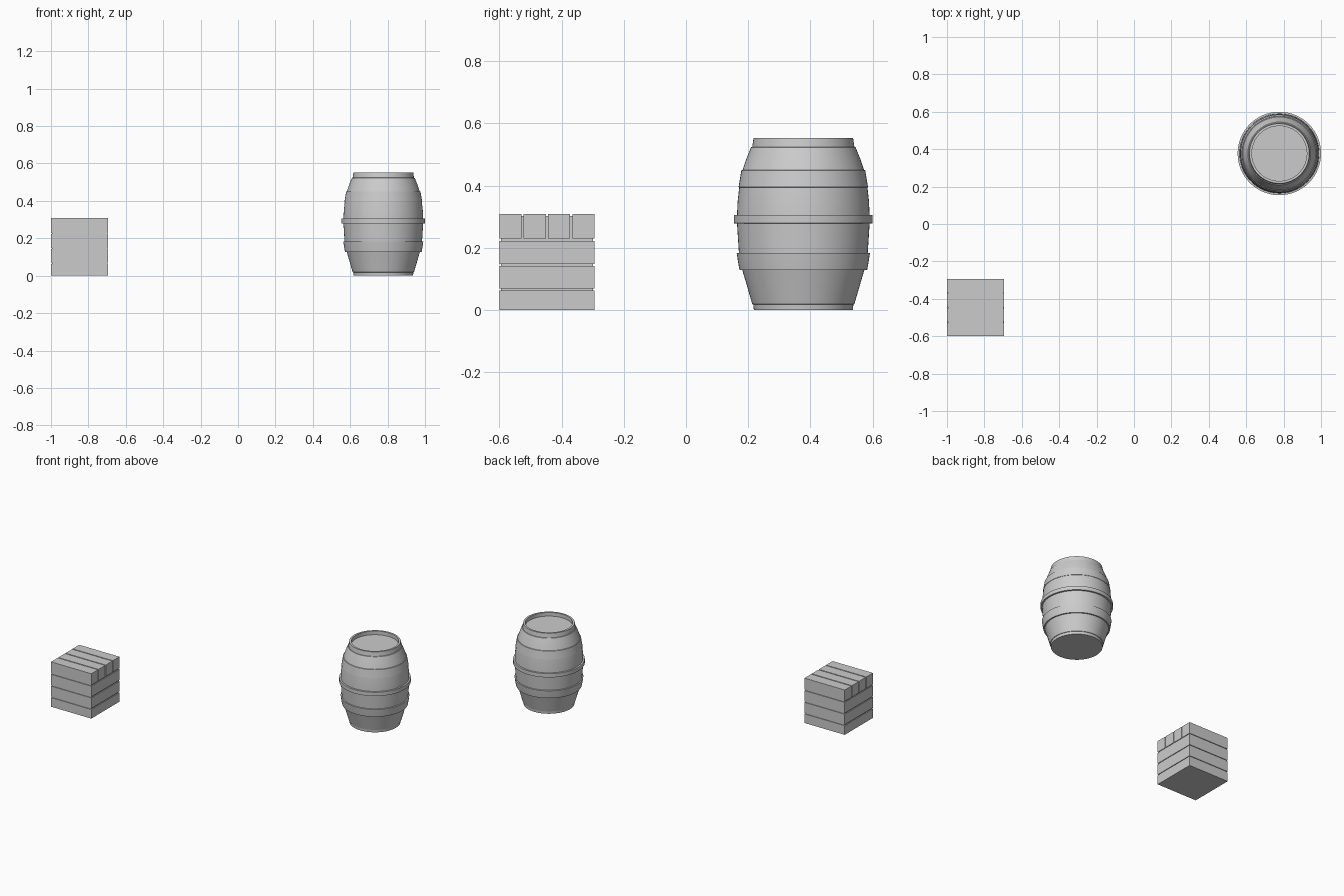
import bpy, bmesh, math
from mathutils import Vector

if "Cube" in bpy.data.objects:
    bpy.data.objects.remove(bpy.data.objects["Cube"])


def box(name, lo, hi):
    lo, hi = Vector(lo), Vector(hi)
    bm = bmesh.new()
    bmesh.ops.create_cube(bm, size=1)
    for v in bm.verts:
        v.co = Vector([(lo[i] + hi[i]) / 2 + v.co[i] * (hi[i] - lo[i]) for i in range(3)])
    me = bpy.data.meshes.new(name)
    bm.to_mesh(me)
    bm.free()
    ob = bpy.data.objects.new(name, me)
    bpy.context.collection.objects.link(ob)
    return ob


def lathe(name, profile, centre, steps=64):
    bm = bmesh.new()
    vs = [bm.verts.new((r, 0, z)) for r, z in profile]
    es = [bm.edges.new(p) for p in zip(vs, vs[1:])]
    bmesh.ops.spin(bm, geom=vs + es, axis=(0, 0, 1), cent=(0, 0, 0),
                   angle=math.tau, steps=steps, use_duplicate=False)
    bmesh.ops.remove_doubles(bm, verts=bm.verts, dist=1e-5)
    bmesh.ops.recalc_face_normals(bm, faces=bm.faces)
    me = bpy.data.meshes.new(name)
    bm.to_mesh(me)
    bm.free()
    ob = bpy.data.objects.new(name, me)
    ob.location = centre
    bpy.context.collection.objects.link(ob)
    bpy.ops.object.select_all(action='DESELECT')
    bpy.context.view_layer.objects.active = ob
    ob.select_set(True)
    bpy.ops.object.shade_smooth_by_angle(angle=math.radians(30))
    return ob


# Crate: slightly smaller core, stacked boards, and four lid planks
X0, X1, Y0, Y1, H = -1.0, -0.694, -0.6, -0.294, 0.308
GAP, DEPTH = 0.007, 0.005
box("crate_core", (X0 + DEPTH, Y0 + DEPTH, 0.002), (X1 - DEPTH, Y1 - DEPTH, H - DEPTH))
levels = [-GAP / 2, 0.066, 0.145, 0.226]
for i in range(3):
    box("crate_board", (X0, Y0, levels[i] + GAP / 2), (X1, Y1, levels[i + 1] - GAP / 2))
w = (Y1 - Y0 + GAP) / 4
for i in range(4):
    box("crate_lid_plank", (X0, Y0 + i * w, levels[3] + GAP / 2),
        (X1, Y0 + (i + 1) * w - GAP, H))

# Barrel body with raised hoops and a recessed lid
barrel = [
    (0, 0), (0.159, 0), (0.161, 0.018), (0.164, 0.019),
    (0.176, 0.06), (0.187, 0.098), (0.196, 0.128),
    (0.205, 0.128), (0.210, 0.156), (0.214, 0.183), (0.207, 0.184),
    (0.210, 0.23), (0.213, 0.278),
    (0.223, 0.279), (0.223, 0.305), (0.213, 0.306),
    (0.211, 0.35), (0.206, 0.394), (0.208, 0.395), (0.199, 0.449),
    (0.195, 0.450), (0.183, 0.486), (0.168, 0.523), (0.164, 0.524),
    (0.160, 0.553), (0.147, 0.553), (0.147, 0.528), (0, 0.528),
]
lathe("barrel", barrel, (0.777, 0.377, 0))
